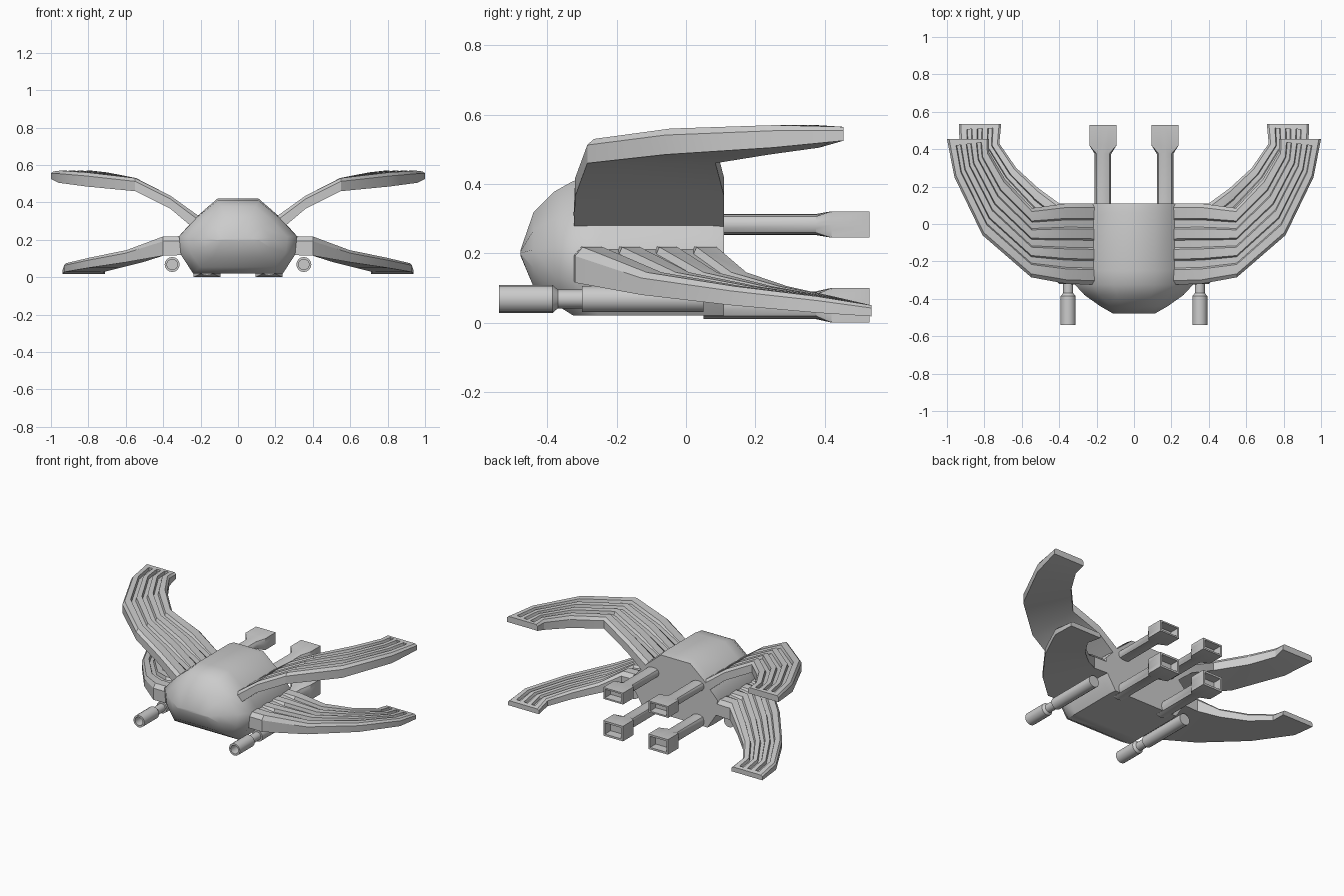
import bpy, bmesh
from math import radians, cos, sin, pi
from mathutils import Vector

if "Cube" in bpy.data.objects:
    bpy.data.objects.remove(bpy.data.objects["Cube"])


def loft(name, rings, mirror=False, angle=35):
    """Skin a list of closed rings and cap both ends."""
    bm = bmesh.new()
    vr = [[bm.verts.new(p) for p in r] for r in rings]
    n = len(vr[0])
    for a, b in zip(vr, vr[1:]):
        for i in range(n):
            j = (i + 1) % n
            bm.faces.new((a[i], a[j], b[j], b[i]))
    bm.faces.new(vr[0][::-1])
    bm.faces.new(vr[-1])
    bmesh.ops.remove_doubles(bm, verts=bm.verts, dist=0.0005)
    bmesh.ops.recalc_face_normals(bm, faces=bm.faces)
    me = bpy.data.meshes.new(name)
    bm.to_mesh(me)
    bm.free()
    ob = bpy.data.objects.new(name, me)
    bpy.context.collection.objects.link(ob)
    bpy.ops.object.select_all(action='DESELECT')
    bpy.context.view_layer.objects.active = ob
    ob.select_set(True)
    bpy.ops.object.shade_smooth_by_angle(angle=radians(angle))
    if mirror:
        ob.modifiers.new("mirror", 'MIRROR').use_axis[0] = True
    return ob


# Hull: one cross-section, shrunk towards the nose
half = [(.11, .42), (.22, .325), (.315, .22), (.305, .12), (.24, .02)]
section = half + [(-x, z) for x, z in reversed(half)]
hull = []
for y, sx, sz in [(-.478, .36, .04), (-.44, .57, .54), (-.38, .84, .81),
                  (-.325, 1, .95), (-.25, 1, 1), (.06, 1, 1), (.11, .98, .96)]:
    hull.append([(x * sx, y, .2 + (z - .2) * (sz if z > .2 or y < -.33 else 1))
                 for x, z in section])
loft("hull", hull, angle=50)


# Wings: stations (lead x, lead y, trail x, trail y, top z, bottom z)
def wing_ring(st, depth):
    lx, ly, tx, ty, zt, zb = st
    t = zt - zb
    prof = [(0, zb), (0, zt - .25 * t), (.05, zt)]
    for g in (.25, .5, .75):
        prof += [(g - .065, zt), (g - .045, zt - depth),
                 (g + .045, zt - depth), (g + .065, zt)]
    prof += [(.95, zt), (1, zt - .25 * t), (1, zb)]
    return [(lx + (tx - lx) * v, ly + (ty - ly) * v, z) for v, z in prof]


def wing(name, stations):
    a, b = stations[-2:]
    stop = [p + (q - p) * .8 for p, q in zip(a, b)]
    rings = [wing_ring(stations[0], 0)]
    rings += [wing_ring(s, .02) for s in stations[1:-1]]
    # grooves stop short of the tip
    rings += [wing_ring(stop, .018), wing_ring(stop, 0), wing_ring(b, 0)]
    loft(name, rings, mirror=True, angle=30)


wing("upper_wings", [
    (.20, -.325, .20, .11, .32, .23),
    (.36, -.32, .36, .11, .435, .365),
    (.55, -.285, .545, .085, .53, .46),
    (.81, -.06, .69, .24, .56, .485),
    (.96, .25, .775, .385, .57, .505),
    (1.0, .455, .775, .455, .565, .525)])
wing("lower_wings", [
    (.25, -.325, .25, .11, .22, .12),
    (.40, -.32, .40, .11, .218, .115),
    (.60, -.13, .51, .19, .145, .08),
    (.80, .13, .63, .30, .105, .05),
    (.93, .38, .72, .43, .075, .028),
    (.937, .535, .71, .535, .05, .018)])


# Guns: stepped round barrels with a hollow muzzle
def round_ring(x, z, y, r, n=16):
    return [(x + r * cos(2 * pi * i / n), y, z + r * sin(2 * pi * i / n))
            for i in range(n)]


loft("guns", [round_ring(.352, .068, y, r) for y, r in
              [(-.46, .028), (-.54, .028), (-.54, .04), (-.385, .04),
               (-.37, .027), (-.30, .027), (-.30, .038), (.05, .038)]],
     mirror=True)


# Engines: oval pipes flaring into hollow rectangular nozzles
def nozzle_ring(x, z, y, w, h, square):
    ring = []
    for i in range(16):
        c, s = cos(i * pi / 8), sin(i * pi / 8)
        k = 1 + square * (1 / max(abs(c), abs(s)) - 1)
        ring.append((x + c * k * w / 2, y, z + s * k * h / 2))
    return ring


for name, z, h in (("upper_engines", .283, .076), ("lower_engines", .05, .1)):
    loft(name, [nozzle_ring(.166, z, y, w, h * k, sq) for y, w, k, sq in
                [(.05, .088, .8, .2), (.375, .088, .8, .2), (.42, .145, 1, 1),
                 (.53, .145, 1, 1), (.53, .12, .74, 1), (.47, .12, .74, 1)]],
         mirror=True)
